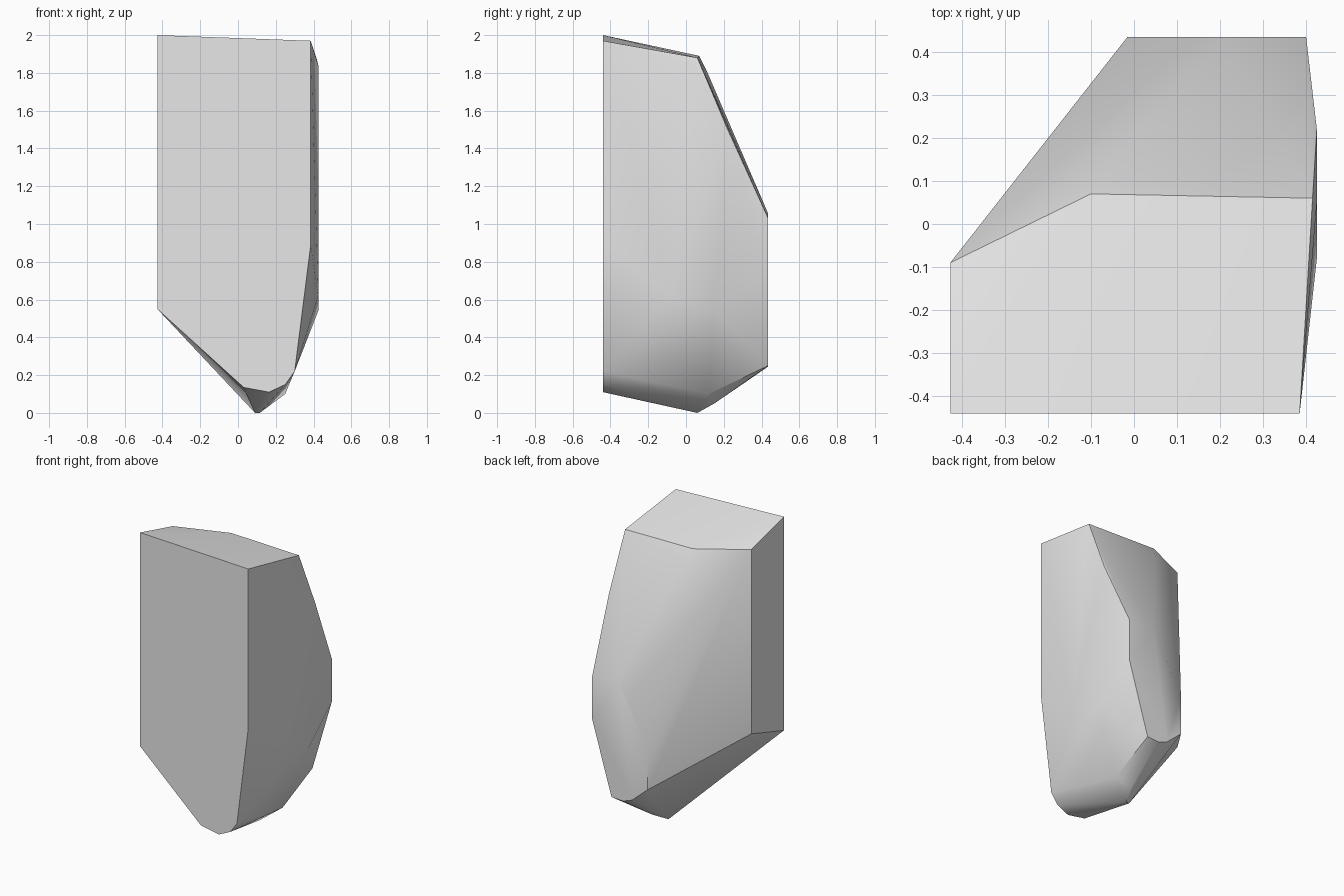
import bpy
import bmesh
import math

cube = bpy.data.objects.get("Cube")
if cube:
    bpy.data.objects.remove(cube, do_unlink=True)

FRONT, BACK = -0.44, 0.435

# Flat cut outlines (x, z) at the front and the back of the boulder
front_cut = [(-0.427, 2.0), (0.385, 1.97), (0.385, 0.89), (0.30, 0.22),
             (0.25, 0.15), (0.165, 0.11), (0.03, 0.135), (-0.427, 0.55)]
back_cut = [(0.40, 1.03), (0.21, 1.055), (0.14, 0.95), (0.035, 0.70),
            (-0.015, 0.63), (-0.015, 0.37), (0.10, 0.27), (0.17, 0.245),
            (0.255, 0.25), (0.40, 0.74)]

# Corners between the cuts: ridge, left edge, right bulge, foot
ridge = [(-0.427, -0.09, 1.91), (-0.10, 0.07, 1.89), (-0.08, 0.11, 1.81),
         (0.415, 0.06, 1.88)]
left_edge = [(-0.427, -0.09, 0.66)]
right_bulge = [(0.425, 0.05, 1.84), (0.425, 0.22, 1.5),
               (0.425, -0.08, 0.62), (0.425, 0.15, 0.54)]
foot = [(0.09, 0.06, 0.0), (0.115, 0.06, 0.0), (0.15, 0.15, 0.05),
        (0.25, 0.12, 0.10)]

points = [(x, FRONT, z) for x, z in front_cut]
points += [(x, BACK, z) for x, z in back_cut]
points += ridge + left_edge + right_bulge + foot

# Wrap the corners in a convex shell and merge its coplanar faces
bm = bmesh.new()
for p in points:
    bm.verts.new(p)
hull = bmesh.ops.convex_hull(bm, input=bm.verts[:])
loose = [v for v in bm.verts if not v.link_faces]
bmesh.ops.delete(bm, geom=loose, context='VERTS')
bmesh.ops.dissolve_limit(bm, angle_limit=math.radians(0.5),
                         verts=bm.verts[:], edges=bm.edges[:])
bmesh.ops.recalc_face_normals(bm, faces=bm.faces[:])
mesh = bpy.data.meshes.new("boulder")
bm.to_mesh(mesh)
bm.free()

boulder = bpy.data.objects.new("boulder", mesh)
bpy.context.collection.objects.link(boulder)

# Stone colour
stone = bpy.data.materials.new("grey_stone")
stone.use_nodes = True
colour = (0.8, 0.8, 0.8, 1.0)
stone.diffuse_color = colour
stone.node_tree.nodes["Principled BSDF"].inputs["Base Color"].default_value = colour
mesh.materials.append(stone)

# Soft blends on shallow folds, crisp steep edges
bpy.ops.object.select_all(action='DESELECT')
boulder.select_set(True)
bpy.context.view_layer.objects.active = boulder
bpy.ops.object.shade_smooth_by_angle(angle=math.radians(30))
